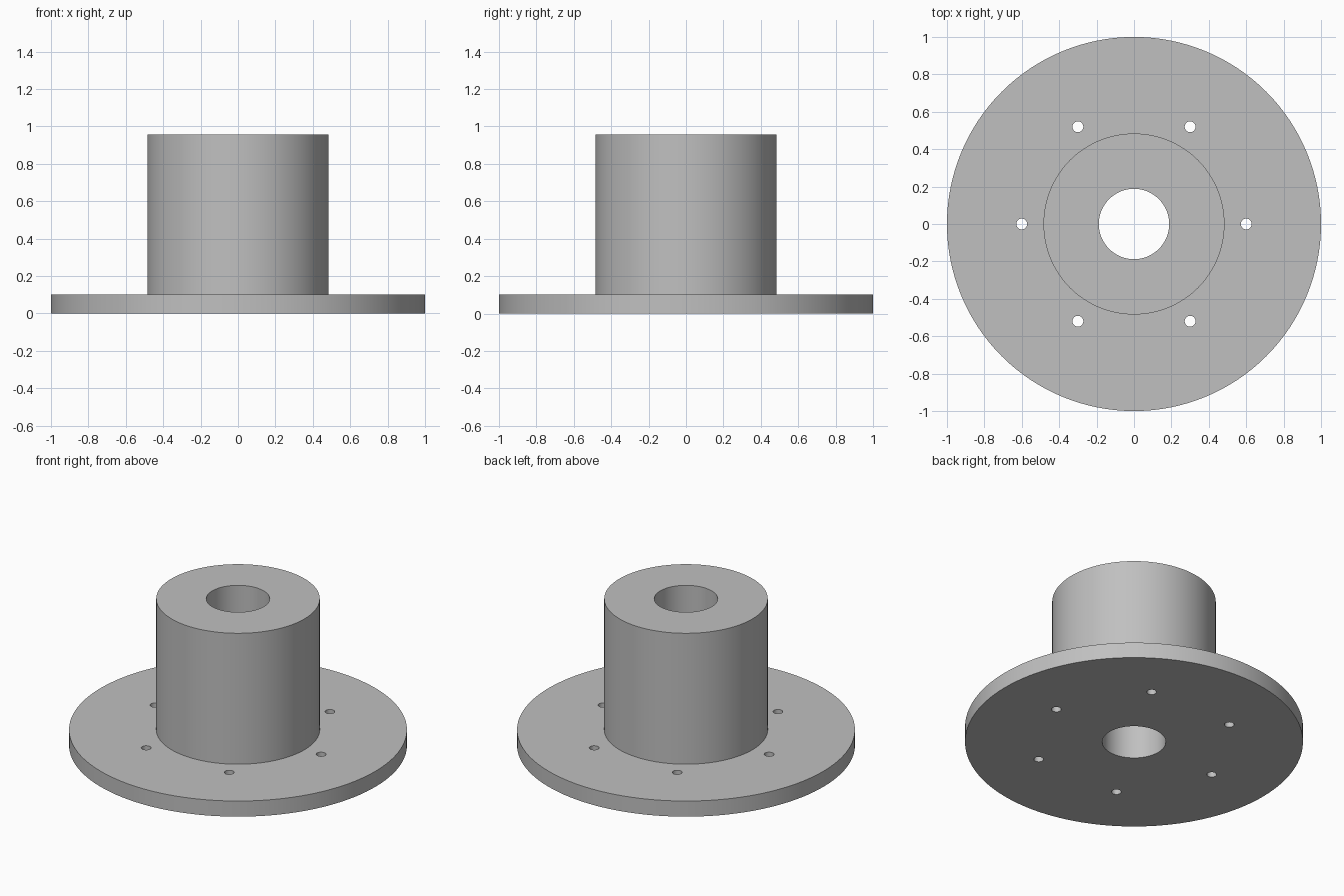
import bpy, bmesh, math
from mathutils import Matrix

cube = bpy.data.objects.get("Cube")
if cube:
    bpy.data.objects.remove(cube, do_unlink=True)

FLANGE_R, FLANGE_H = 1.0, 0.102
HUB_R, HUB_TOP = 0.484, 0.957
BORE_R = 0.188
BOLT_CIRCLE, BOLT_R = 0.6, 0.029

grey = bpy.data.materials.new("plain grey")
grey.use_nodes = True
colour = (0.527, 0.527, 0.527, 1)
grey.diffuse_color = colour
grey.node_tree.nodes["Principled BSDF"].inputs["Base Color"].default_value = colour


def make_object(name, bm):
    mesh = bpy.data.meshes.new(name)
    bm.to_mesh(mesh)
    bm.free()
    mesh.materials.append(grey)
    obj = bpy.data.objects.new(name, mesh)
    bpy.context.collection.objects.link(obj)
    return obj


# Flange, hub and bore: one closed profile revolved about z
bm = bmesh.new()
profile = [(BORE_R, 0), (FLANGE_R, 0), (FLANGE_R, FLANGE_H),
           (HUB_R, FLANGE_H), (HUB_R, HUB_TOP), (BORE_R, HUB_TOP)]
verts = [bm.verts.new((r, 0, z)) for r, z in profile]
edges = [bm.edges.new((a, b)) for a, b in zip(verts, verts[1:] + verts[:1])]
bmesh.ops.spin(bm, geom=verts + edges, cent=(0, 0, 0), axis=(0, 0, 1),
               angle=math.tau, steps=128, use_merge=False)
bmesh.ops.remove_doubles(bm, verts=bm.verts, dist=0.0001)
bmesh.ops.recalc_face_normals(bm, faces=bm.faces)
body = make_object("flanged_hub", bm)

# Ring of six bolt holes
bm = bmesh.new()
for i in range(6):
    place = Matrix.Rotation(i * math.tau / 6, 4, "Z") @ Matrix.Translation((BOLT_CIRCLE, 0, FLANGE_H / 2))
    bmesh.ops.create_cone(bm, cap_ends=True, segments=32, radius1=BOLT_R,
                          radius2=BOLT_R, depth=FLANGE_H * 2, matrix=place)
cutter = make_object("bolt_hole_cutter", bm)
cutter.hide_render = True

holes = body.modifiers.new("bolt holes", "BOOLEAN")
holes.operation = "DIFFERENCE"
holes.solver = "EXACT"
holes.object = cutter

bpy.ops.object.select_all(action="DESELECT")
body.select_set(True)
bpy.context.view_layer.objects.active = body
bpy.ops.object.modifier_apply(modifier=holes.name)
bpy.data.objects.remove(cutter, do_unlink=True)

# Round walls smooth, rims crisp
bpy.ops.object.shade_smooth_by_angle(angle=math.radians(30))
